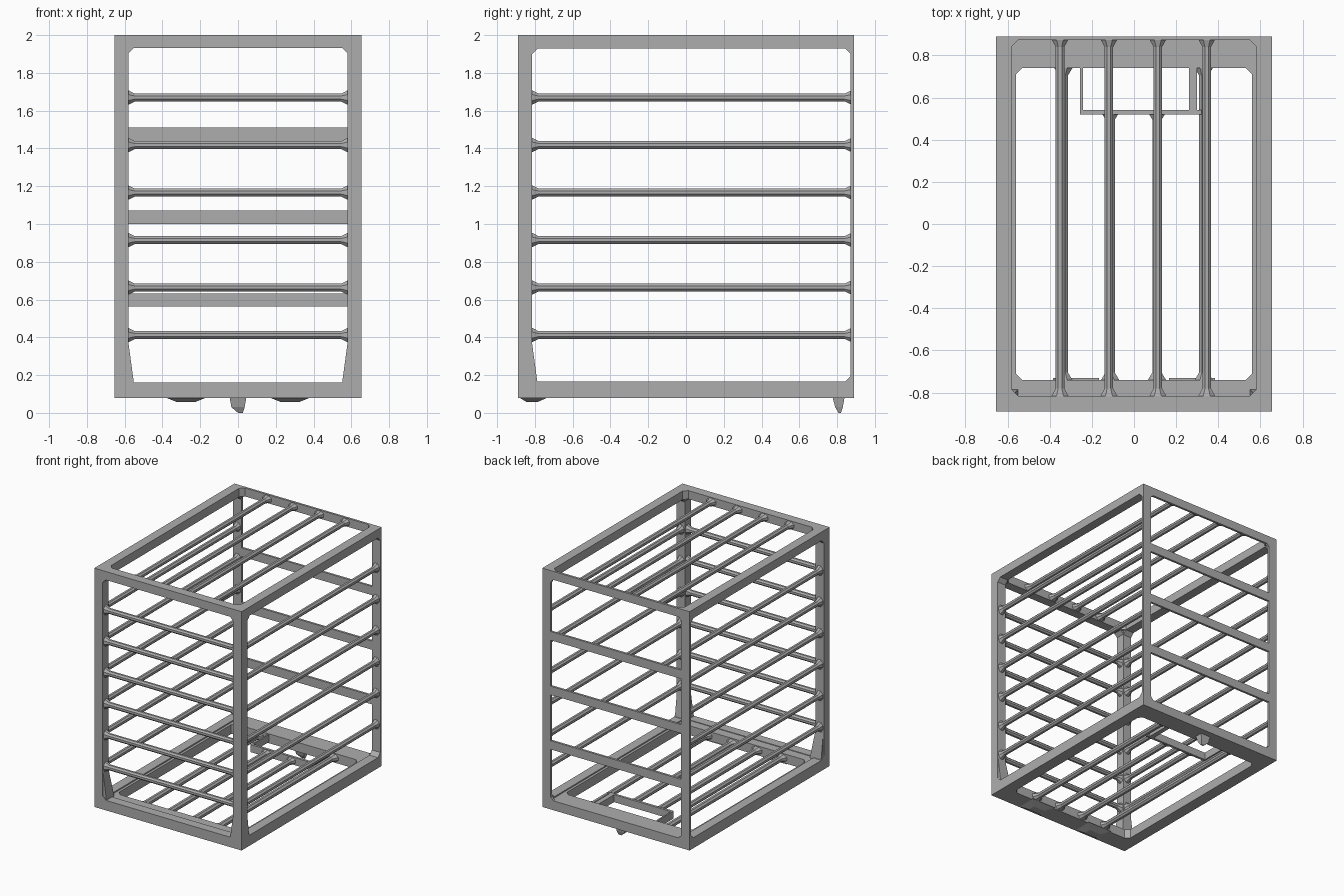
import bpy, bmesh
from math import pi, cos, sin
from mathutils import Vector

old = bpy.data.objects.get("Cube")
if old:
    bpy.data.objects.remove(old, do_unlink=True)

grey = bpy.data.materials.new("frame grey")
grey.use_nodes = True
colour = (0.42, 0.42, 0.42, 1)
grey.diffuse_color = colour
grey.node_tree.nodes["Principled BSDF"].inputs["Base Color"].default_value = colour

# Overall extents
W, D, LOW, TOP = 0.655, 0.89, 0.08, 2.0
POST, THIN = 0.075, 0.018
X, Y, Z = Vector((1, 0, 0)), Vector((0, 1, 0)), Vector((0, 0, 1))


def finish(name, bm):
    bmesh.ops.recalc_face_normals(bm, faces=bm.faces)
    mesh = bpy.data.meshes.new(name)
    bm.to_mesh(mesh)
    bm.free()
    mesh.materials.append(grey)
    ob = bpy.data.objects.new(name, mesh)
    bpy.context.collection.objects.link(ob)
    return ob


def box(name, x, y, z):
    bm = bmesh.new()
    bmesh.ops.create_cube(bm, size=1)
    for v in bm.verts:
        v.co = [lo + (c + 0.5) * (hi - lo) for c, (lo, hi) in zip(v.co, (x, y, z))]
    return finish(name, bm)


def ring(name, origin, u, v, depth, outer, inner, chamfer=0.03):
    """Rectangular frame panel whose opening has chamfered corners."""
    bm = bmesh.new()

    def vert(a, b):
        return bm.verts.new(origin + u * a + v * b)

    def corners(r):
        u0, u1, v0, v1 = r
        return [(u0, v0, 1, 1), (u1, v0, -1, 1), (u1, v1, -1, -1), (u0, v1, 1, -1)]
    out = [vert(a, b) for a, b, _, _ in corners(outer)]
    cut = []
    for i, (a, b, sa, sb) in enumerate(corners(inner)):
        pair = [vert(a, b + sb * chamfer), vert(a + sa * chamfer, b)]
        cut.append(pair if i % 2 == 0 else pair[::-1])
    for i in range(4):
        j = (i + 1) % 4
        bm.faces.new((out[i], out[j], cut[j][0], cut[i][1]))
        bm.faces.new((out[i], cut[i][1], cut[i][0]))
    res = bmesh.ops.extrude_face_region(bm, geom=bm.faces[:])
    moved = [g for g in res["geom"] if isinstance(g, bmesh.types.BMVert)]
    bmesh.ops.translate(bm, verts=moved, vec=depth)
    return finish(name, bm)


def rod(name, start, end, across, radius=0.022, flare=0.044):
    """Eight-sided rod that flares out where it meets the frame."""
    start, end = Vector(start), Vector(end)
    axis = (end - start).normalized()
    side = axis.cross(across)
    length = (end - start).length
    bm = bmesh.new()
    loops = []
    for t, r in ((0, flare), (0.04, radius), (length - 0.04, radius), (length, flare)):
        loops.append([bm.verts.new(start + axis * t
                      + across * r * cos((k + 0.5) * pi / 4)
                      + side * min(r, 0.034) * sin((k + 0.5) * pi / 4))
                      for k in range(8)])
    for a, b in zip(loops, loops[1:]):
        for k in range(8):
            m = (k + 1) % 8
            bm.faces.new((a[k], a[m], b[m], b[k]))
    bm.faces.new(loops[0])
    bm.faces.new(loops[-1])
    return finish(name, bm)


def taper(name, wide, narrow, z_wide, z_narrow):
    """Block with one rectangle (x0, x1, y0, y1) at each of two heights."""
    bm = bmesh.new()
    a, b = [[bm.verts.new((r[i], r[j], z)) for i, j in ((0, 2), (1, 2), (1, 3), (0, 3))]
            for r, z in ((wide, z_wide), (narrow, z_narrow))]
    bm.faces.new(a)
    bm.faces.new(b)
    for k in range(4):
        m = (k + 1) % 4
        bm.faces.new((a[k], a[m], b[m], b[k]))
    return finish(name, bm)


# Frame panels
O = Vector((0, 0, 0))
face = (-W, W, LOW, TOP)
ring("front_frame", -Y * D, X, Z, Y * POST, face, (-0.58, 0.58, 0.16, 1.935))
ring("back_frame", Y * D, X, Z, -Y * THIN, face, (-0.585, 0.585, 0.155, 1.935))
for s, n in ((1, "left"), (-1, "right")):
    ring(n + "_side_frame", X * s * W, Y, Z, -X * s * POST,
         (-D, D, LOW, TOP), (-0.815, D - THIN, 0.165, 1.93))
ring("top_frame", Z * TOP, X, Y, -Z * 0.068, (-W, W, -D, D), (-0.58, 0.58, -0.815, D - THIN))
ring("floor_frame", Z * LOW, X, Y, Z * 0.075, (-W, W, -D, D), (-0.56, 0.56, -0.74, 0.74))

# Rods round the front and both sides
for i in range(6):
    z = 0.412 + 0.2515 * i
    rod(f"front_rod_{i}", (-0.585, -0.85, z), (0.585, -0.85, z), Z)
    for s, n in ((1, "left"), (-1, "right")):
        rod(f"{n}_side_rod_{i}", (s * 0.617, -0.82, z), (s * 0.617, 0.88, z), Z)

# Flat slats across the back
for i in range(3):
    z = 0.597 + 0.439 * i
    box(f"back_slat_{i}", (-0.6, 0.6), (D - THIN, D), (z - 0.035, z + 0.035))

# Roof and floor rods
for i in range(4):
    x = -0.351 + 0.232 * i
    rod(f"roof_rod_{i}", (x, -0.82, 1.964), (x, 0.88, 1.964), X, 0.022, 0.046)
    x = -0.335 + 0.222 * i
    back = 0.745 if i in (0, 3) else 0.535
    rod(f"floor_rod_{i}", (x, -0.745, 0.118), (x, back, 0.118), X, 0.024, 0.05)

# Latch opening in the floor
box("latch_front_bar", (-0.255, 0.32), (0.52, 0.54), (0.09, 0.15))
box("latch_right_bar", (-0.255, -0.243), (0.52, 0.75), (0.09, 0.15))
box("latch_left_bar", (0.262, 0.3), (0.52, 0.75), (0.09, 0.15))

# Gussets at the foot of the front posts
for s, n in ((1, "left"), (-1, "right")):
    taper(n + "_post_gusset", (s * 0.55, s * 0.65, -0.885, -0.785),
          (s * 0.58, s * 0.65, -0.885, -0.815), 0.15, 0.37)
    # Low front feet
    c = s * 0.275
    taper(n + "_front_foot", (c - 0.11, c + 0.11, -0.885, -0.73),
          (c - 0.05, c + 0.05, -0.845, -0.785), 0.082, 0.058)

# Hook under the back edge
taper("hook_base", (-0.045, 0.045, 0.775, 0.84), (-0.035, 0.035, 0.79, 0.83), 0.085, 0.03)
taper("hook_tip", (-0.035, 0.035, 0.79, 0.83), (0.0, 0.025, 0.808, 0.82), 0.03, 0.0)
